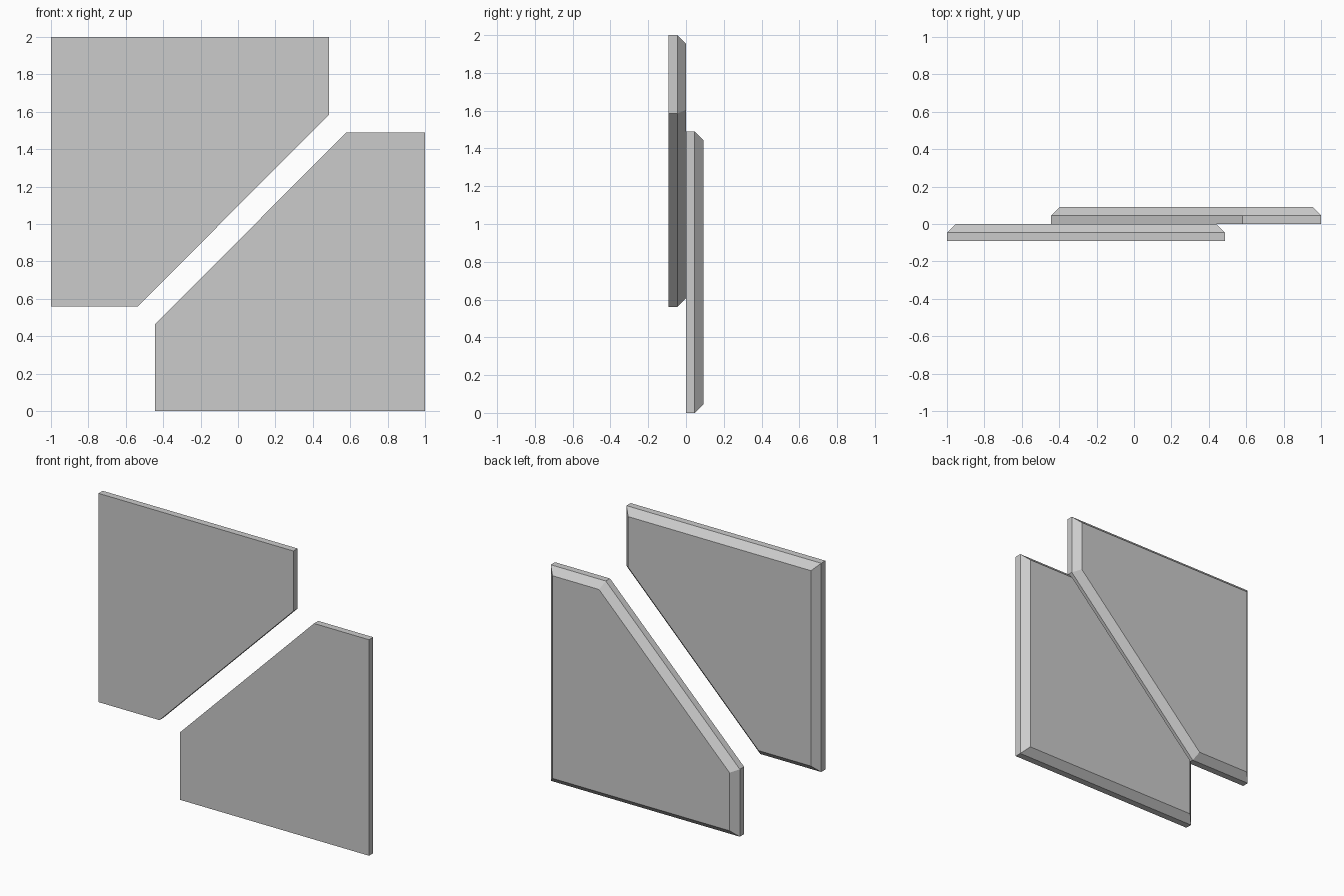
import bpy
import bmesh
from mathutils import Vector

cube = bpy.data.objects.get("Cube")
if cube:
    bpy.data.objects.remove(cube, do_unlink=True)

HALF = 0.046   # depth of the straight rim, and of the chamfer behind it

grey = bpy.data.materials.new("plain_grey")
grey.use_nodes = True
colour = (0.6, 0.6, 0.6, 1)
grey.diffuse_color = colour
grey.node_tree.nodes["Principled BSDF"].inputs["Base Color"].default_value = colour


def chamfered_plate(name, outline, front_y):
    """Upright plate from an (x, z) outline, with its back edges chamfered."""
    bm = bmesh.new()
    front = bm.faces.new([bm.verts.new((x, front_y, z)) for x, z in outline])

    # Straight rim
    made = bmesh.ops.extrude_face_region(bm, geom=[front], use_keep_orig=True)
    back_verts = [g for g in made["geom"] if isinstance(g, bmesh.types.BMVert)]
    back = next(g for g in made["geom"] if isinstance(g, bmesh.types.BMFace))
    bmesh.ops.translate(bm, verts=back_verts, vec=Vector((0, HALF, 0)))
    bmesh.ops.recalc_face_normals(bm, faces=bm.faces)

    # Chamfer around the back face
    bmesh.ops.inset_individual(bm, faces=[back], thickness=HALF, use_even_offset=True)
    bmesh.ops.translate(bm, verts=back.verts, vec=Vector((0, HALF, 0)))
    bmesh.ops.recalc_face_normals(bm, faces=bm.faces)

    mesh = bpy.data.meshes.new(name)
    bm.to_mesh(mesh)
    bm.free()
    mesh.materials.append(grey)
    plate = bpy.data.objects.new(name, mesh)
    bpy.context.collection.objects.link(plate)


# Front plate, upper right-hand side, lower inner corner cut off
chamfered_plate("upper_plate",
                [(-1, 0.56), (-0.535, 0.56), (0.487, 1.585), (0.487, 2), (-1, 2)],
                -2 * HALF)

# Back plate, lower left-hand side, upper inner corner cut off
chamfered_plate("lower_plate",
                [(-0.443, 0), (1, 0), (1, 1.49), (0.58, 1.49), (-0.443, 0.465)],
                0)
